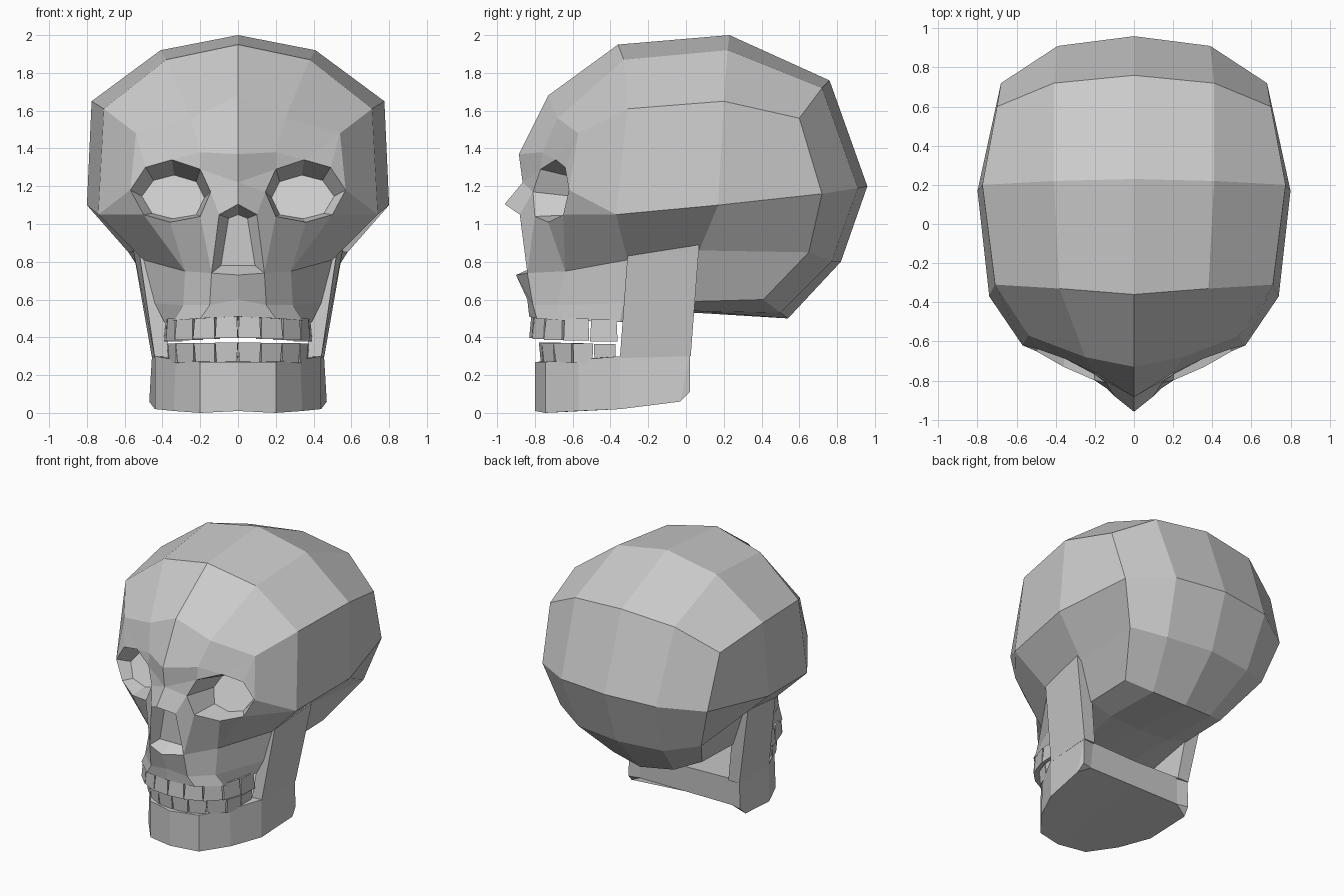
import bpy, bmesh
from mathutils import Vector

if "Cube" in bpy.data.objects:
    bpy.data.objects.remove(bpy.data.objects["Cube"])


class Half:
    """Builds one half (x >= 0) from rows of points, then mirrors it."""
    def __init__(self):
        self.bm = bmesh.new()
        self.cache = {}

    def vert(self, p):
        key = tuple(round(c, 3) for c in p)
        if key not in self.cache:
            self.cache[key] = self.bm.verts.new(key)
        return self.cache[key]

    def face(self, *pts):
        vs = list(dict.fromkeys(self.vert(p) for p in pts))
        if len(vs) > 2 and not self.bm.faces.get(vs):
            self.bm.faces.new(vs)

    def loft(self, *rows, closed=False):
        for a, b in zip(rows, rows[1:]):
            n = len(a)
            for i in range(n if closed else n - 1):
                j = (i + 1) % n
                self.face(a[i], a[j], b[j], b[i])

    def finish(self, name):
        bm = self.bm
        bmesh.ops.mirror(bm, geom=bm.verts[:] + bm.edges[:] + bm.faces[:],
                         axis='X', merge_dist=0.001)
        bmesh.ops.remove_doubles(bm, verts=bm.verts[:], dist=0.001)
        bmesh.ops.recalc_face_normals(bm, faces=bm.faces[:])
        mesh = bpy.data.meshes.new(name)
        bm.to_mesh(mesh)
        bm.free()
        ob = bpy.data.objects.new(name, mesh)
        bpy.context.collection.objects.link(ob)
        return ob


# ---- skull: dome, rows from centre line out to the side
sk = Half()
cheek, widest = (.74, -.37, 1.05), (.80, .17, 1.10)
dome_front = [(0, -.36, 1.95), (.38, -.33, 1.87), (.71, -.31, 1.61)]
dome_top = [(0, .23, 2.0), (.41, .22, 1.92), (.775, .20, 1.65)]
dome_back = [(0, .76, 1.76), (.41, .72, 1.72), (.70, .60, 1.56)]
equator = [(0, .96, 1.20), (.39, .91, 1.19), (.68, .72, 1.16)]
nape = [(0, .82, .80), (.35, .77, .80), (.58, .65, .85)]
under = [(0, .54, .50), (.25, .50, .53), (.42, .41, .60)]
base = [(0, .05, .53), (.25, .05, .54), (.42, .05, .59)]
sk.loft(dome_front + [cheek], dome_top + [widest], dome_back + [equator[2]])
sk.loft(dome_back, equator, nape, under, base)

# ---- eye socket rim and hollow, back wall leaning away at the top
rim = [(.35, -.69, 1.34), (.49, -.64, 1.30), (.57, -.62, 1.18), (.50, -.65, 1.05),
       (.36, -.73, 1.01), (.20, -.80, 1.04), (.145, -.81, 1.17), (.20, -.77, 1.29)]
deep = [(.33 + (x - .34) * .78, -.60 + (z - 1.02) * .4, 1.14 + (z - 1.17) * .7)
        for x, y, z in rim]
sk.loft(rim, deep, closed=True)
sk.face(*deep)

# ---- forehead and brow
forehead = [(0, -.73, 1.68), (.25, -.68, 1.56), (.54, -.57, 1.48)]
brow = [(0, -.885, 1.37), (.20, -.76, 1.38)]
sk.loft(dome_front + [cheek], forehead + [rim[2]])
sk.loft(forehead + [forehead[2]] * 2, brow + rim[:3])
sk.face(brow[1], rim[0], rim[7])

# ---- nose bridge and opening
bridge = (0, -.865, 1.22)
nose = [(0, -.96, 1.105), (.10, -.88, 1.05), (.14, -.84, .74), (0, -.90, .73)]
nose_in = [(0, -.79, 1.05), (.05, -.79, 1.03), (.09, -.79, .78), (0, -.79, .78)]
sk.face(brow[0], brow[1], rim[7], bridge)
sk.face(bridge, rim[7], rim[6])
sk.face(bridge, rim[6], nose[1], nose[0])
sk.loft(nose, nose_in)
sk.face(*nose_in)

# ---- cheeks, upper jaw and palate
hollow, hinge, hinge_back = (.28, -.64, .75), (.50, -.31, .81), (.52, .07, .86)
lip = [(0, -.84, .60), (.15, -.81, .57), (.29, -.68, .57), (.44, -.33, .58)]
gum = [(0, -.83, .51), (.20, -.79, .50), (.34, -.65, .49), (.39, -.35, .48)]
palate = [(0, -.35, .49), (.20, -.35, .49), gum[3]]
sk.face(rim[2], rim[3], cheek)
sk.loft([rim[6], rim[5], rim[4], rim[3], cheek],
        [nose[1], nose[2], hollow, hollow, hinge])
sk.loft([nose[3], nose[2], hollow, hinge], lip, gum, palate + [gum[3]])
sk.loft(base, palate)

# ---- lower sides of the skull
sk.face(cheek, widest, hinge_back, hinge)
sk.face(widest, equator[2], nape[2], hinge_back)
sk.face(hinge_back, nape[2], under[2], base[2])
sk.face(hinge, hinge_back, base[2], gum[3], lip[3])
sk.finish("skull")

# ---- lower jaw block
jaw = Half()
low = [(0, -.80, .01), (.20, -.745, 0), (.34, -.57, .01), (.44, -.35, .02),
       (.47, -.03, .06), (.46, .02, .11), (.38, 0, .11)]
top = [(0, -.80, .27), (.20, -.745, .27), (.33, -.57, .28), (.44, -.35, .30),
       (.455, .02, .31), (.455, .02, .31), (.37, .01, .31)]
jaw.loft(low, top)
jaw.face(*low[4:7])
jaw.face(*low[:5], low[6], (0, 0, .11))
jaw.face(*top[:5], top[6], (0, .01, .30))
jaw.face(low[6], top[6], (0, .01, .30), (0, 0, .11))
jaw.finish("lower_jaw")

# ---- upright branches of the jaw
branch = Half()
foot = [(.44, -.35, .29), (.457, .025, .30), (.367, .025, .30), (.36, -.35, .29)]
head = [(.52, -.31, .83), (.56, .07, .89), (.45, .07, .89), (.43, -.31, .83)]
branch.loft(foot, head, closed=True)
branch.face(*foot)
branch.face(*head)
branch.finish("jaw_branches")


# ---- teeth: tapered blocks along an arc
def teeth(name, arc, root, tip, drop):
    t = Half()
    for i, (a, b) in enumerate(zip(arc, arc[1:])):
        a, b = Vector(a), Vector(b)
        centre = Vector((0, -.33))
        rings = []
        for z, gap, grow in ((root, .05, 1.0), (tip, .015, 1.02)):
            pts = []
            p, q = a.lerp(b, gap), b.lerp(a, gap)
            for v, s in ((p, grow), (q, grow), (q, .78), (p, .78)):
                w = centre + (v - centre) * s
                if i > 2:
                    w.y = v.y
                pts.append((w.x, w.y, z + drop * i))
            rings.append(pts)
        t.loft(*rings, closed=True)
        t.face(*rings[0])
        t.face(*rings[1])
    t.finish(name)


teeth("upper_teeth", [(0, -.82), (.12, -.805), (.235, -.745), (.33, -.65),
                      (.375, -.51), (.385, -.36)], .515, .397, -.005)
teeth("lower_teeth", [(0, -.77), (.12, -.755), (.23, -.695), (.325, -.60),
                      (.365, -.49), (.37, -.37)], .27, .373, -.002)
